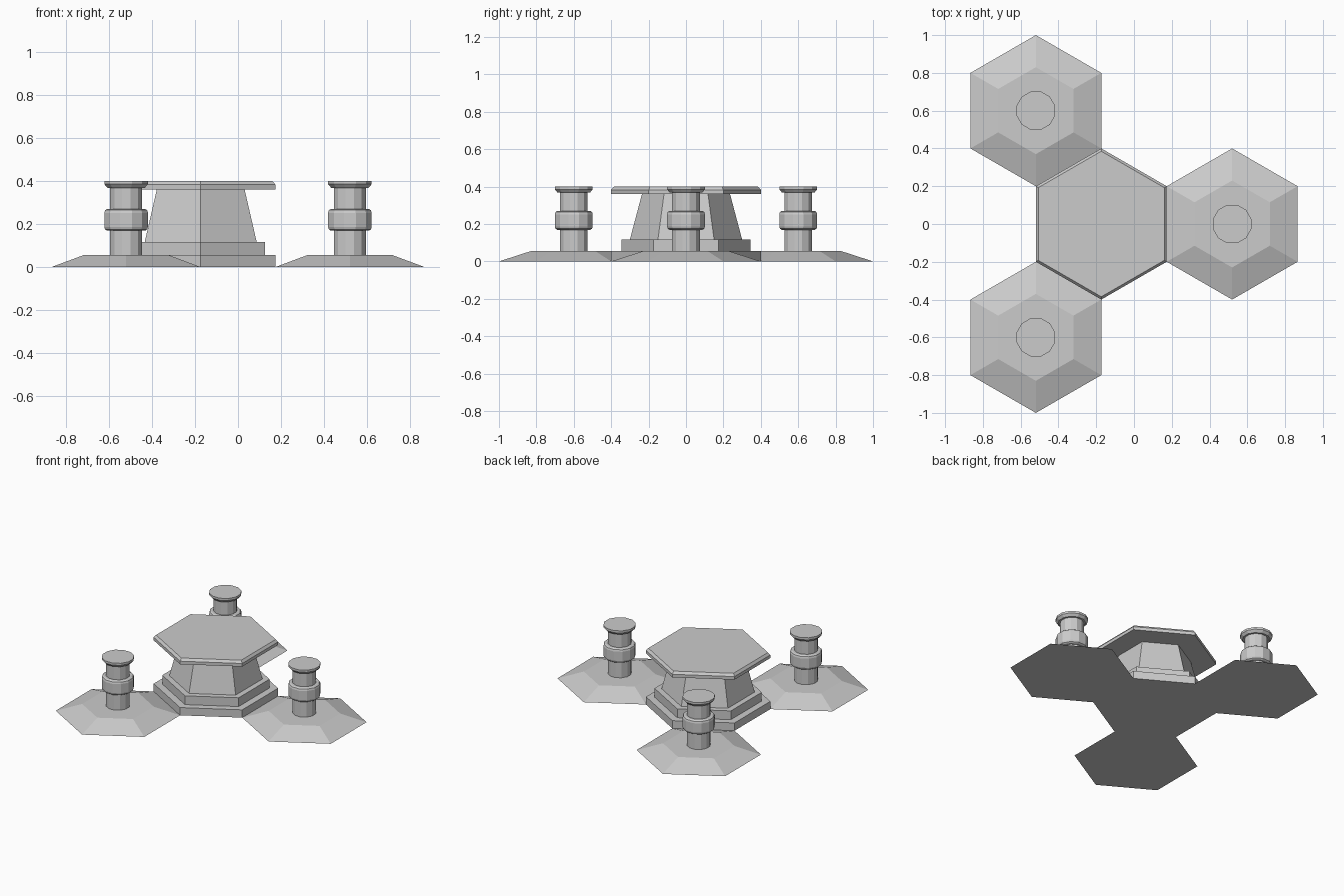
import bpy, bmesh
from math import sin, cos, pi

if "Cube" in bpy.data.objects:
    bpy.data.objects.remove(bpy.data.objects["Cube"])


def lathe(name, centre, profile, sides, phase):
    """Closed flat-faced solid from (radius, z) rings, bottom to top."""
    bm = bmesh.new()
    rings = []
    for r, z in profile:
        rings.append([bm.verts.new((centre[0] + r * cos(phase + 2 * pi * i / sides),
                                    centre[1] + r * sin(phase + 2 * pi * i / sides), z))
                      for i in range(sides)])
    for a, b in zip(rings, rings[1:]):
        for i in range(sides):
            j = (i + 1) % sides
            bm.faces.new((a[i], a[j], b[j], b[i]))
    bm.faces.new(rings[0][::-1])
    bm.faces.new(rings[-1])
    mesh = bpy.data.meshes.new(name)
    bm.to_mesh(mesh)
    bm.free()
    obj = bpy.data.objects.new(name, mesh)
    bpy.context.collection.objects.link(obj)
    return obj


HEX = pi / 6
table = (-0.1732, 0)

# Central table: stepped plinth, tapered pedestal, chamfered top
lathe("table_plinth", table, [(0.40, 0), (0.40, 0.055), (0.345, 0.055), (0.345, 0.117)], 6, HEX)
lathe("table_pedestal", table, [(0.30, 0.117), (0.235, 0.362)], 6, HEX)
lathe("table_top", table, [(0.40, 0.361), (0.40, 0.383), (0.385, 0.40)], 6, HEX)

# Stool turned profile: shaft, rounded collar, flared cap
stool = [(0.077, 0.05), (0.077, 0.169),
         (0.092, 0.169), (0.101, 0.175), (0.105, 0.187),
         (0.105, 0.252), (0.101, 0.264), (0.092, 0.270),
         (0.077, 0.270), (0.077, 0.368),
         (0.090, 0.368), (0.105, 0.385), (0.105, 0.40)]

# Three stools on sloping hexagonal feet
for side, pos in {"right": (0.5196, 0), "back": (-0.5196, 0.6), "front": (-0.5196, -0.6)}.items():
    lathe(f"stool_foot_{side}", pos, [(0.40, 0), (0.23, 0.055)], 6, HEX)
    lathe(f"stool_{side}", pos, stool, 12, pi / 12)
